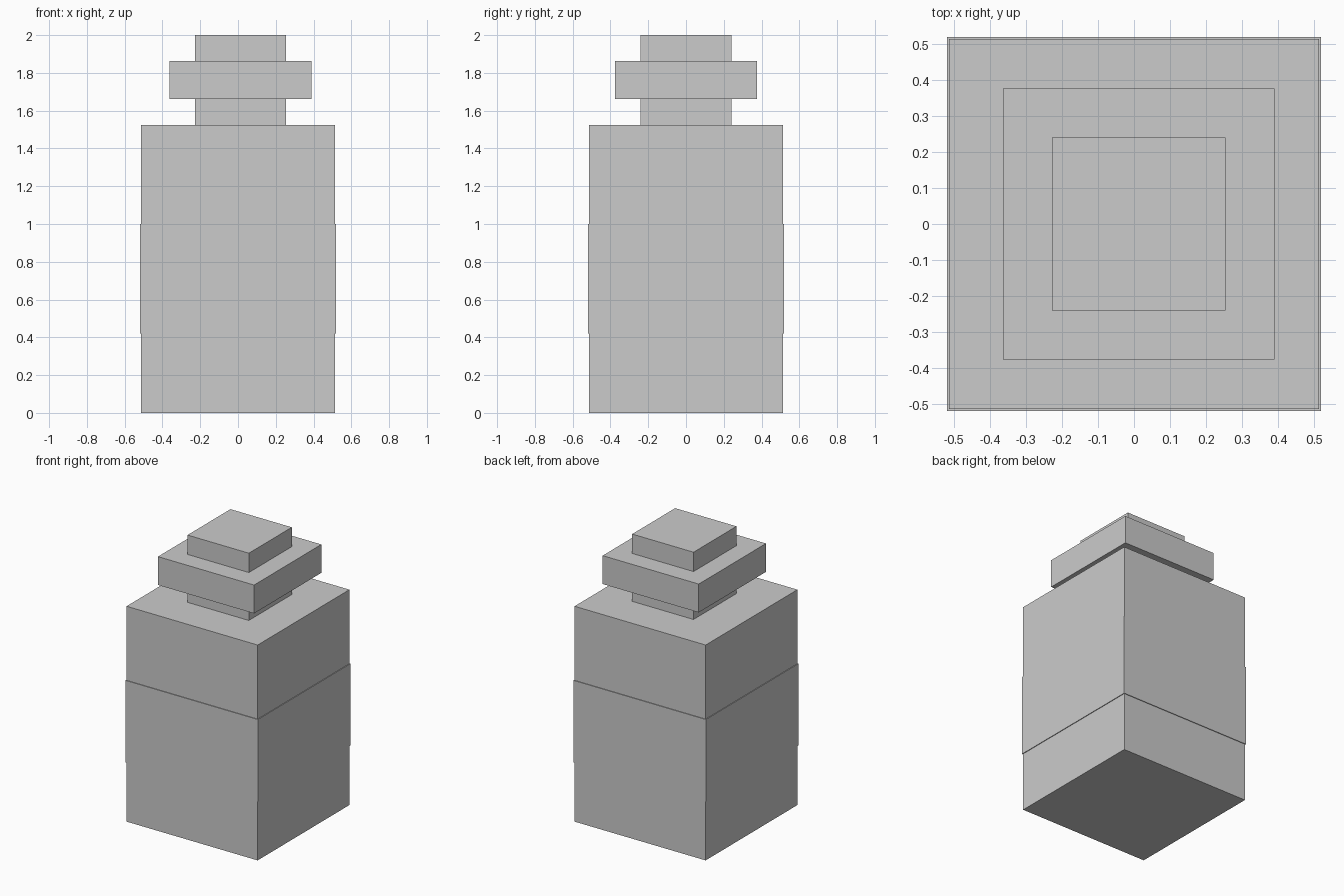
import bpy

if "Cube" in bpy.data.objects:
    bpy.data.objects.remove(bpy.data.objects["Cube"])


def block(name, half, z0, z1, x=0.0):
    """Square block of given half width spanning z0 to z1."""
    bpy.ops.mesh.primitive_cube_add(size=1, location=(x, 0, (z0 + z1) / 2))
    obj = bpy.context.object
    obj.name = name
    obj.scale = (half * 2, half * 2, z1 - z0)
    bpy.ops.object.transform_apply(location=False, rotation=False, scale=True)
    return obj


# Bottle body with a thin label wrapped around it
block("bottle_body", 0.513, 0.0, 1.524)
block("label_band", 0.518, 0.42, 1.0)

# Neck, collar and stopper, set slightly off-centre in x
NECK_X = 0.013
block("neck", 0.24, 1.524, 1.662, NECK_X)
block("collar", 0.376, 1.662, 1.863, NECK_X)
block("stopper", 0.24, 1.863, 2.0, NECK_X)
